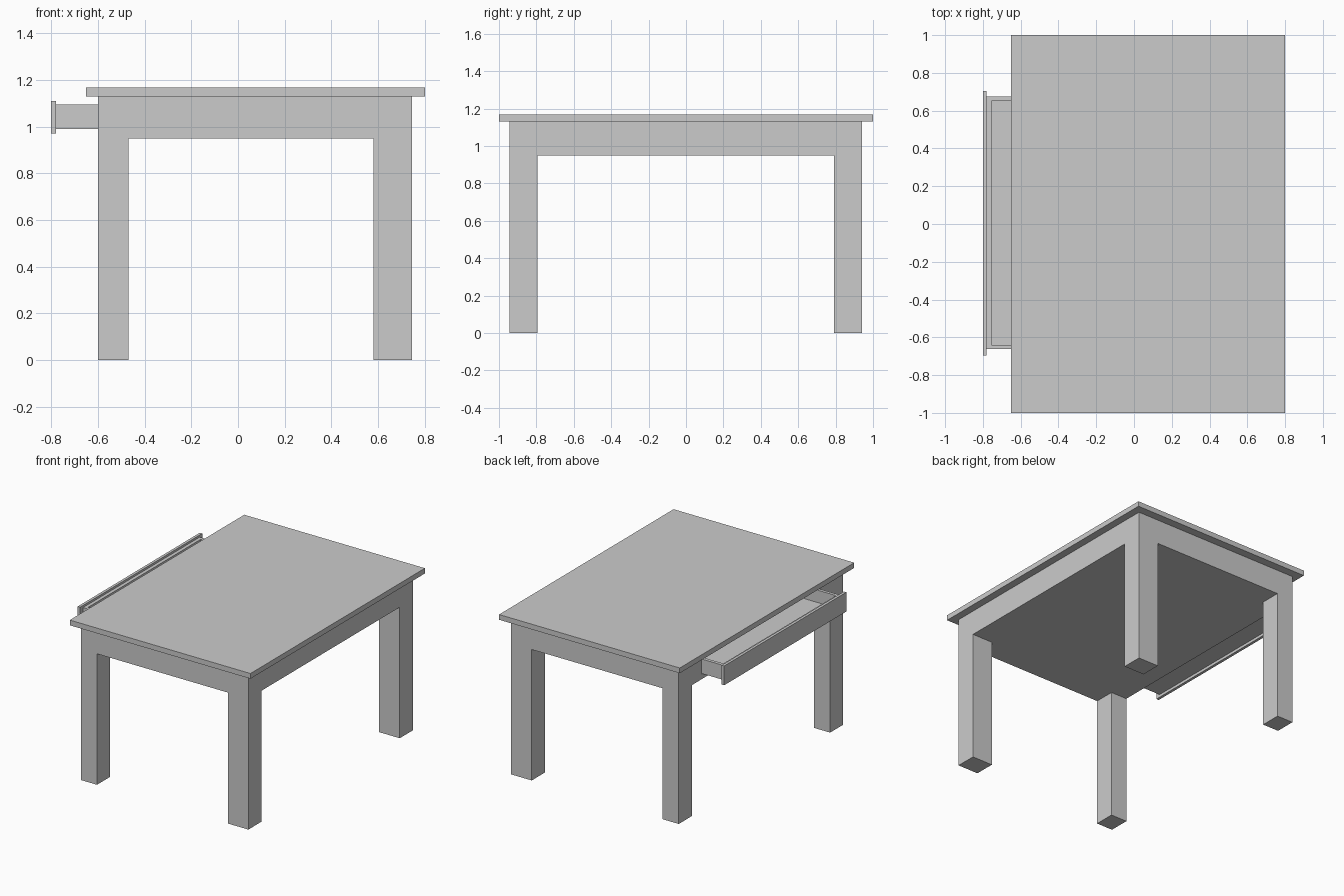
import bpy, bmesh, math

if "Cube" in bpy.data.objects:
    bpy.data.objects.remove(bpy.data.objects["Cube"])


def box(name, x, y, z):
    """Box object spanning the given (min, max) ranges."""
    bm = bmesh.new()
    bmesh.ops.create_cube(bm, size=1)
    for v in bm.verts:
        v.co = [r[0] + (c + 0.5) * (r[1] - r[0]) for c, r in zip(v.co, (x, y, z))]
    return finish(name, bm)


def finish(name, bm):
    bmesh.ops.recalc_face_normals(bm, faces=bm.faces)
    mesh = bpy.data.meshes.new(name)
    bm.to_mesh(mesh)
    bm.free()
    obj = bpy.data.objects.new(name, mesh)
    bpy.context.collection.objects.link(obj)
    return obj


def cut(obj, cutter):
    mod = obj.modifiers.new("cut", 'BOOLEAN')
    mod.operation, mod.solver, mod.object = 'DIFFERENCE', 'EXACT', cutter
    cutter.hide_render = True
    cutter.display_type = 'WIRE'


# Table top
box("table_top", (-0.65, 0.80), (-1, 1), (1.13, 1.168))

# Frame and legs: a 3 x 3 grid raised into the apron, corner cells pulled down
xs, ys = (-0.60, -0.47, 0.58, 0.745), (-0.945, -0.795, 0.79, 0.94)
APRON_LOW, APRON_HIGH = 0.95, 1.13
bm = bmesh.new()
grid = [[bm.verts.new((x, y, APRON_LOW)) for y in ys] for x in xs]
cells = {(i, j): bm.faces.new((grid[i][j], grid[i + 1][j], grid[i + 1][j + 1], grid[i][j + 1]))
         for i in range(3) for j in range(3)}
corners = [cells[i, j] for i in (0, 2) for j in (0, 2)]
raised = bmesh.ops.extrude_face_region(bm, geom=list(cells.values()), use_keep_orig=True)
for v in raised["geom"]:
    if isinstance(v, bmesh.types.BMVert):
        v.co.z = APRON_HIGH
legs = bmesh.ops.extrude_discrete_faces(bm, faces=corners)["faces"]
for f in legs:
    for v in f.verts:
        v.co.z = 0
bmesh.ops.remove_doubles(bm, verts=bm.verts, dist=1e-5)
bmesh.ops.recalc_face_normals(bm, faces=bm.faces)
bmesh.ops.dissolve_limit(bm, angle_limit=math.radians(1), verts=bm.verts, edges=bm.edges)
frame = finish("frame_and_legs", bm)

# Opening in the frame for the drawer
cut(frame, box("drawer_slot_cutter", (-0.7, 0.56), (-0.668, 0.678), (0.987, 1.098)))

# Open drawer tray and its overhanging front panel
tray = box("drawer_tray", (-0.78, 0.50), (-0.663, 0.675), (0.99, 1.095))
cut(tray, box("drawer_hollow_cutter", (-0.755, 0.475), (-0.64, 0.65), (1.005, 1.2)))
box("drawer_front", (-0.80, -0.78), (-0.695, 0.705), (0.97, 1.11))
